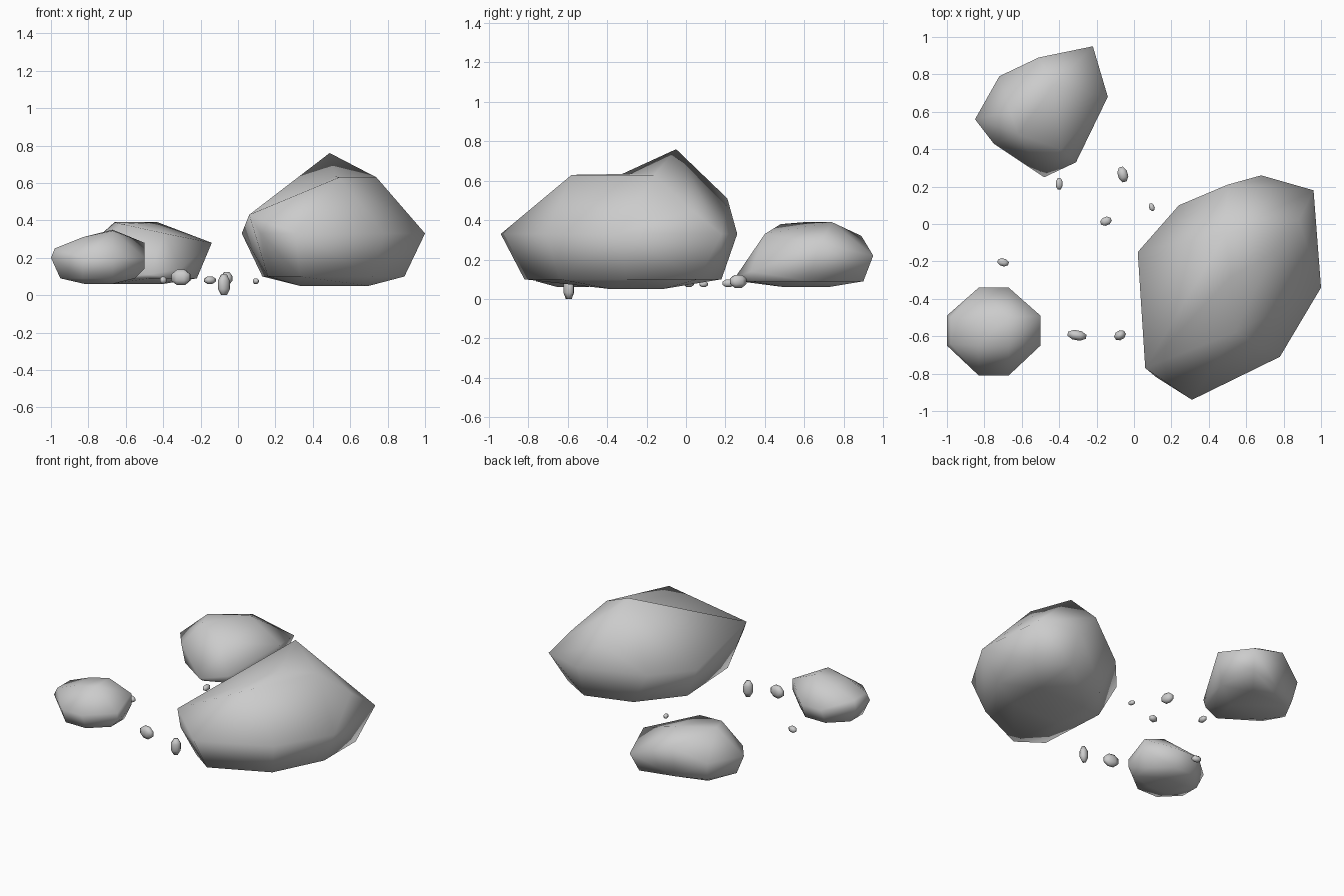
import bpy, bmesh
from math import radians
from mathutils import Matrix, Vector
from itertools import product

if "Cube" in bpy.data.objects:
    bpy.data.objects.remove(bpy.data.objects["Cube"])


def hull_mesh(points):
    bm = bmesh.new()
    for p in points:
        bm.verts.new(p)
    res = bmesh.ops.convex_hull(bm, input=bm.verts[:])
    bmesh.ops.delete(bm, geom=[v for v in bm.verts if not v.link_faces], context='VERTS')
    bmesh.ops.recalc_face_normals(bm, faces=bm.faces[:])
    return bm


def finish(bm, name):
    for f in bm.faces:
        f.smooth = True
    me = bpy.data.meshes.new(name)
    bm.to_mesh(me)
    bm.free()
    ob = bpy.data.objects.new(name, me)
    bpy.context.collection.objects.link(ob)
    return ob


def ring(z, *xy):
    return [(x, y, z) for x, y in xy]


# large boulder: foot, lower ring, widest ring, shoulders and peak
peak, brow = Vector((.49, -.05, .76)), Vector((.54, -.58, .63))
large = ring(.05, (.33, -.38), (.70, -.38), (.70, -.12), (.33, -.12))
large += ring(.10, (.13, -.2), (.16, -.70), (.33, -.82), (.72, -.64),
              (.89, -.3), (.89, .06), (.68, .18), (.36, .08))
large += ring(.33, (.02, -.15), (.24, .10), (.68, .26), (.96, .18),
              (1, -.34), (.78, -.71), (.31, -.94), (.12, -.82))
large += [(.06, -.77, .43), (.50, .21, .51), (.88, .02, .46), (.74, -.16, .63), peak, brow]
bm = hull_mesh(large)
# dip in the ridge between brow and peak
for e in bm.edges[:]:
    a, b = (v.co for v in e.verts)
    if min((a - peak).length, (b - peak).length) < 1e-4 and \
       min((a - brow).length, (b - brow).length) < 1e-4:
        new = bmesh.ops.subdivide_edges(bm, edges=[e], cuts=1)
        for v in new['geom_inner']:
            if isinstance(v, bmesh.types.BMVert):
                v.co = (.52, -.28, .635)
        break
finish(bm, "large_boulder")

# medium boulder
medium = ring(.06, (-.68, .5), (-.40, .5), (-.40, .72), (-.68, .72))
medium += ring(.09, (-.47, .27), (-.33, .33), (-.22, .62), (-.26, .90),
               (-.50, .84), (-.70, .76), (-.80, .57), (-.72, .43))
medium += ring(.22, (-.85, .56), (-.72, .79), (-.22, .95), (-.24, .52), (-.75, .43))
medium += [(-.48, .25, .11), (-.31, .33, .14), (-.14, .68, .28), (-.51, .89, .32),
           (-.66, .60, .39), (-.43, .74, .39), (-.62, .48, .38), (-.39, .40, .33)]
finish(hull_mesh(medium), "medium_boulder")

# small boulder
small = ring(.06, (-.82, -.65), (-.67, -.65), (-.67, -.50), (-.82, -.50))
small += ring(.09, (-.95, -.64), (-.83, -.76), (-.67, -.76), (-.55, -.65),
              (-.55, -.50), (-.67, -.39), (-.83, -.39), (-.95, -.50))
small += ring(.20, (-1, -.65), (-.83, -.81), (-.67, -.81), (-.5, -.65),
              (-.5, -.49), (-.67, -.34), (-.83, -.34), (-1, -.49))
small += [(-.5, -.65, .14), (-.5, -.49, .28), (-.98, -.50, .25), (-.98, -.64, .25),
          (-.83, -.65, .31), (-.83, -.50, .31), (-.67, -.50, .35), (-.67, -.65, .345)]
finish(hull_mesh(small), "small_boulder")

# pebbles: bevelled-cube shapes, (centre, radii, turn)
unit = set()
for s in product((-1, 1), repeat=3):
    for k in range(3):
        unit.add(tuple(s[i] * (1 if i == k else .41) for i in range(3)))
pebbles = [
    ((-.40, .215, .08), (.018, .031, .019), 0),
    ((-.06, .265, .09), (.026, .041, .033), 15),
    ((-.15, .015, .08), (.030, .022, .019), 20),
    ((.095, .09, .075), (.014, .021, .014), 20),
    ((-.70, -.205, .08), (.030, .020, .020), -15),
    ((-.305, -.595, .095), (.050, .026, .041), -10),
    ((-.075, -.595, .055), (.031, .024, .055), 30),
]
for i, (c, r, turn) in enumerate(pebbles):
    bm = hull_mesh(unit)
    m = Matrix.Translation(c) @ Matrix.Rotation(radians(turn), 4, 'Z') @ Matrix.Diagonal((*r, 1))
    bm.transform(m)
    finish(bm, f"pebble_{i + 1}")
